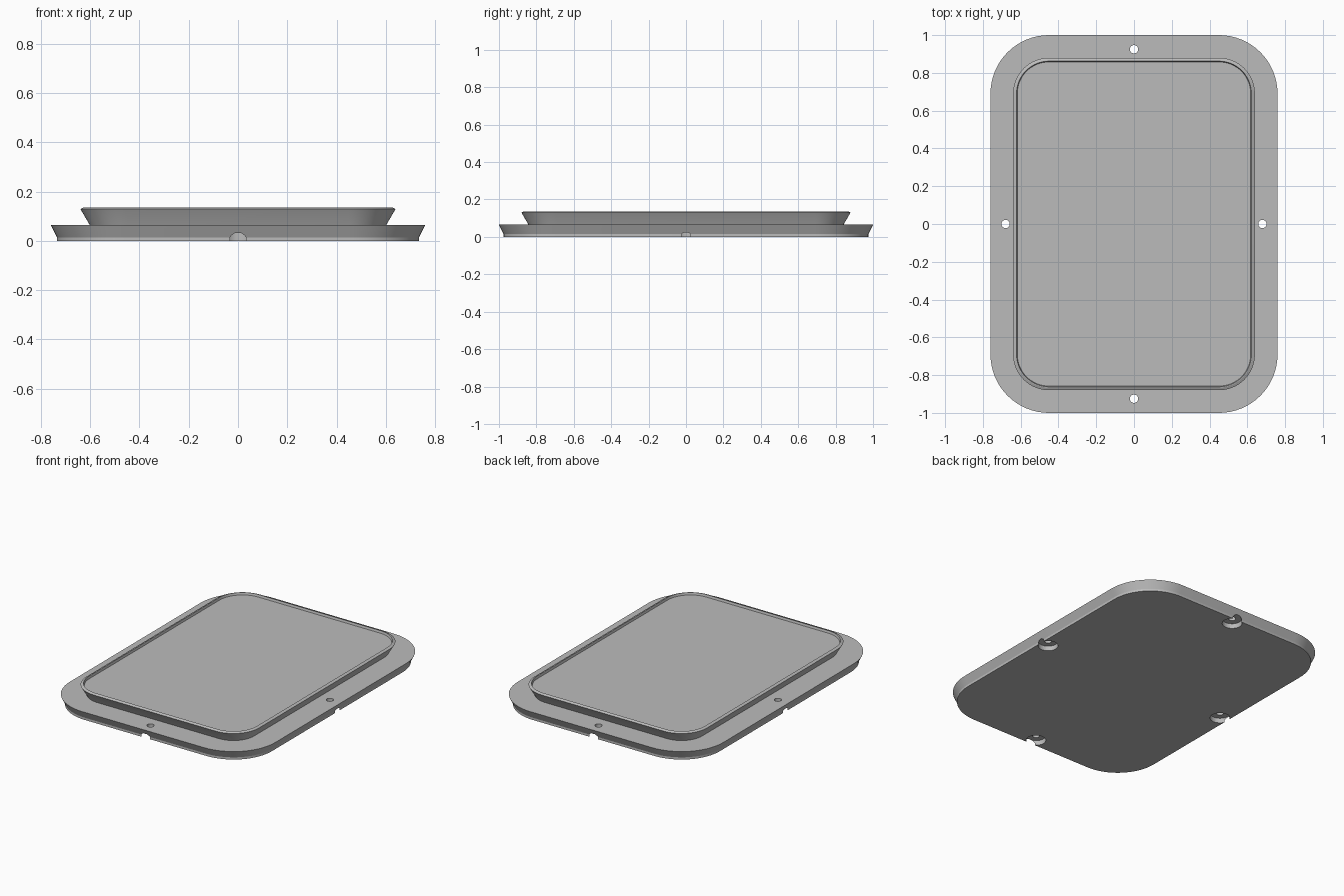
import bpy, bmesh, math

if "Cube" in bpy.data.objects:
    bpy.data.objects.remove(bpy.data.objects["Cube"])

# Single grey finish
grey = bpy.data.materials.new("plain grey")
grey.diffuse_color = (0.5, 0.5, 0.5, 1)
grey.use_nodes = True
grey.node_tree.nodes["Principled BSDF"].inputs["Base Color"].default_value = grey.diffuse_color


def outline(hx, hy, r, steps=16):
    """Rounded rectangle, counter-clockwise."""
    pts = []
    for k, (sx, sy) in enumerate([(1, 1), (-1, 1), (-1, -1), (1, -1)]):
        for i in range(steps + 1):
            a = math.pi / 2 * (k + i / steps)
            pts.append((sx * (hx - r) + r * math.cos(a),
                        sy * (hy - r) + r * math.sin(a)))
    return pts


def rounded_stack(name, hx, hy, r, profile):
    """Loft rounded rectangles through (inset, z) steps and cap both ends."""
    bm = bmesh.new()
    rings = [[bm.verts.new((x, y, z)) for x, y in outline(hx - d, hy - d, r - d)]
             for d, z in profile]
    n = len(rings[0])
    for lo, hi in zip(rings, rings[1:]):
        for i in range(n):
            j = (i + 1) % n
            bm.faces.new((lo[i], lo[j], hi[j], hi[i]))
    bm.faces.new(rings[0][::-1])
    bm.faces.new(rings[-1])
    mesh = bpy.data.meshes.new(name)
    bm.to_mesh(mesh)
    bm.free()
    mesh.materials.append(grey)
    ob = bpy.data.objects.new(name, mesh)
    bpy.context.collection.objects.link(ob)
    return ob


def drill(target, name, x, y, radius, z0, z1):
    """Cut a vertical round hole."""
    bpy.ops.mesh.primitive_cylinder_add(vertices=40, radius=radius, depth=z1 - z0,
                                        location=(x, y, (z0 + z1) / 2))
    cutter = bpy.context.object
    cutter.name = name
    cutter.data.materials.append(grey)
    cutter.hide_render = True
    cutter.hide_set(True)
    mod = target.modifiers.new(name, 'BOOLEAN')
    mod.operation = 'DIFFERENCE'
    mod.solver = 'EXACT'
    mod.object = cutter


def smooth(ob):
    bpy.ops.object.select_all(action='DESELECT')
    ob.select_set(True)
    bpy.context.view_layer.objects.active = ob
    bpy.ops.object.shade_smooth_by_angle(angle=math.radians(25))


# Flange with undercut rim
flange = rounded_stack("flange", 0.76, 1.0, 0.31,
                       [(0.025, 0), (0.025, 0.015), (0, 0.065)])

# Raised tray with flared wall, bevelled lip and shallow recess
tray = rounded_stack("raised_tray", 0.64, 0.88, 0.19,
                     [(0.04, 0.06), (0.038, 0.065), (0, 0.13), (0.014, 0.137),
                      (0.018, 0.137), (0.022, 0.122)])
smooth(flange)
smooth(tray)

# Screw holes with counterbores that break through the rim
for i, (x, y) in enumerate([(0.68, 0), (-0.68, 0), (0, 0.925), (0, -0.925)]):
    drill(flange, f"screw_hole_cutter_{i}", x, y, 0.022, -0.1, 0.2)
    drill(flange, f"counterbore_cutter_{i}", x, y, 0.06, -0.1, 0.032)
